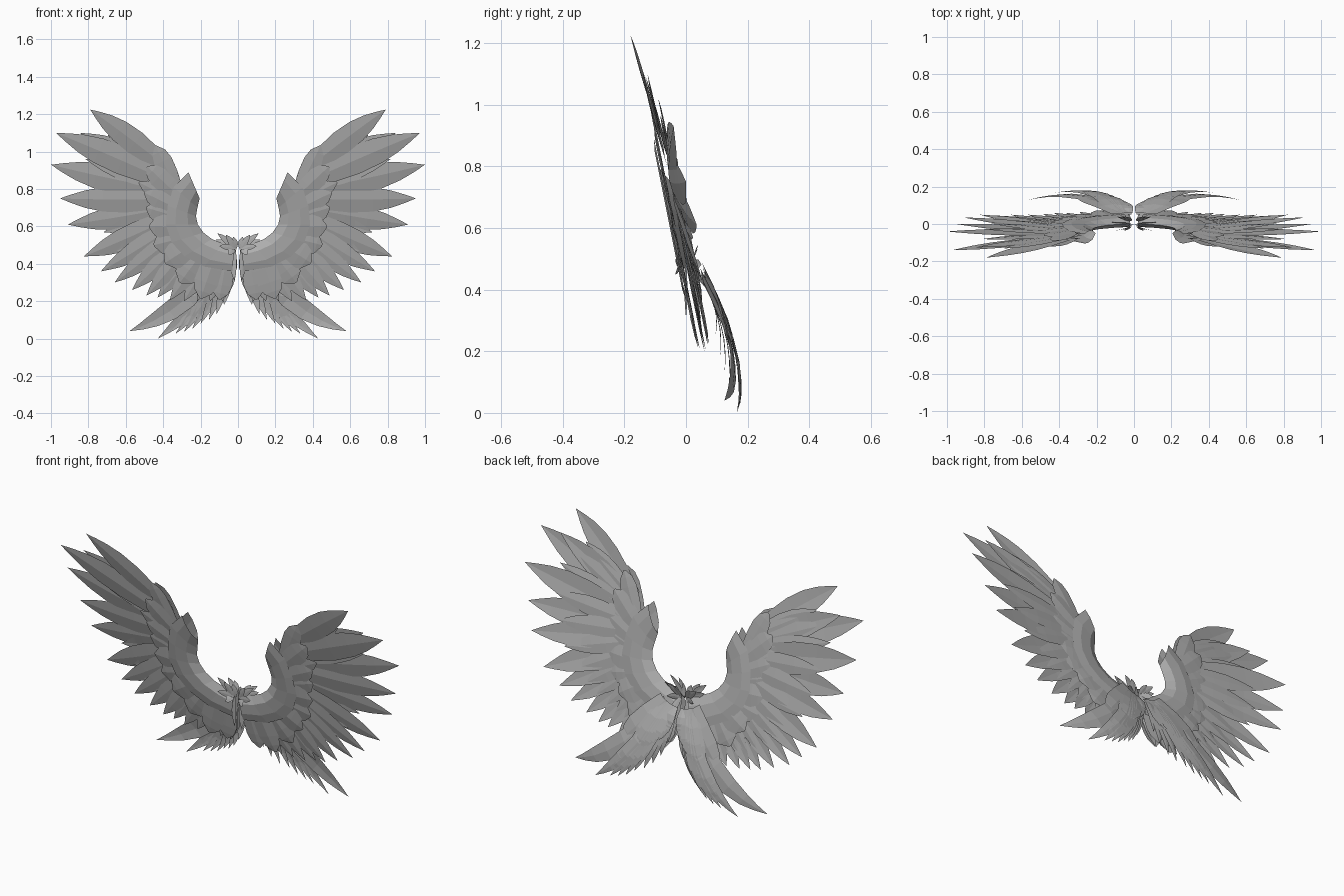
import bpy, bmesh
from mathutils import Vector

if "Cube" in bpy.data.objects:
    bpy.data.objects.remove(bpy.data.objects["Cube"])

grey = bpy.data.materials.new("feather grey")
grey.diffuse_color = (0.43, 0.43, 0.43, 1)
grey.use_nodes = True
grey.node_tree.nodes["Principled BSDF"].inputs["Base Color"].default_value = grey.diffuse_color

# Width of a feather along its length: (position, share of full width)
BLADE = [(0, .5), (.22, .8), (.45, 1), (.64, .93), (.79, .66), (.9, .34), (1, 0)]
BROAD = [(0, .7), (.35, .95), (.65, 1), (.85, .75), (1, .1)]


def lean(z):
    """Depth of the wing sheet, which leans forward towards the top."""
    return .1 - .2 * z


def feather(bm, base, tip, width, bend=0, bulge=0, face=-1, shape=BLADE, twist=0):
    """One thin blade, folded along its quill and optionally curved."""
    base, tip = Vector(base), Vector(tip)
    side = (tip - base).cross(Vector((0, 1, 0))).normalized()
    side.y = -.22 * side.z      # the blade lies in the leaning sheet
    rows = []
    for t, w in shape:
        arch = 4 * t * (1 - t)
        mid = base.lerp(tip, t) + side * bend * arch + Vector((0, bulge * arch, 0))
        if w == 0:
            rows.append([bm.verts.new(mid)])
            continue
        half = width * w / 2
        rows.append([bm.verts.new(mid + side * half * u +
                                  Vector((0, half * (twist * u + face * .1 * (1 - abs(u))), 0)))
                     for u in (-1, 0, 1)])
    for a, b in zip(rows, rows[1:]):
        for i in (0, 1):
            if len(b) == 3:
                bm.faces.new((a[i], a[i + 1], b[i + 1], b[i]))
            else:
                bm.faces.new((a[i], a[i + 1], b[0]))


def along(points, t):
    """Point at share t of a polyline."""
    f = min(max(t, 0), .9999) * (len(points) - 1)
    i = int(f)
    return Vector(points[i]).lerp(Vector(points[i + 1]), f - i)


def finish(bm, name):
    """Turn the right half into a mirrored object."""
    mesh = bpy.data.meshes.new(name)
    bm.to_mesh(mesh)
    bm.free()
    mesh.materials.append(grey)
    ob = bpy.data.objects.new(name, mesh)
    bpy.context.collection.objects.link(ob)
    ob.modifiers.new("mirror", 'MIRROR')


# Flight feathers: tip x, y, z and width, from the top round to the root
flight = [(.79, -.18, 1.225, .13), (.845, -.125, 1.10, .12), (.973, -.14, 1.10, .15),
          (1.0, -.04, .93, .15), (.952, 0, .75, .14), (.91, .035, .61, .13),
          (.824, .05, .44, .13), (.733, .045, .36, .11), (.66, .05, .30, .10),
          (.567, .05, .26, .10), (.49, .055, .23, .095), (.43, .06, .22, .09),
          (.365, .06, .205, .09), (.29, .065, .2, .09), (.22, .065, .2, .08),
          (.15, .065, .2, .08), (.085, .06, .2, .07)]
arc = [(.36, .90), (.33, .80), (.30, .70), (.27, .61), (.21, .53), (.13, .47), (.05, .43)]
bm = bmesh.new()
for i, (x, y, z, w) in enumerate(flight):
    bx, bz = along(arc, i / (len(flight) - 1))
    feather(bm, (bx, lean(bz) + .004 * (i % 2), bz), (x, y, z), w,
            bend=.004 if i < 3 else -.006)
finish(bm, "flight_feathers")

# Half-length feathers that fill in between the flight feathers
bm = bmesh.new()
for i in range(len(flight) - 1):
    bx, bz = along(arc, (i + .5) / (len(flight) - 1))
    a, b = Vector(flight[i][:3]), Vector(flight[i + 1][:3])
    base = Vector((bx, lean(bz) + .006, bz))
    feather(bm, base, base.lerp((a + b) / 2, .74), .10 if i < 8 else .075, face=1)
finish(bm, "inner_flight_feathers")

# Covert feathers on the front and back of each wing: tip x, z and width
coverts = [(.44, 1.03, .10), (.485, .92, .11), (.53, .835, .08), (.50, .78, .10),
           (.49, .70, .12), (.475, .60, .13), (.45, .50, .14), (.39, .405, .15),
           (.31, .30, .15), (.20, .215, .13), (.10, .21, .11)]
cover_arc = [(.33, .80), (.30, .72), (.285, .64), (.25, .55), (.17, .49), (.06, .43)]
for name, face in (("front", -1), ("back", 1)):
    bm = bmesh.new()
    for i, (x, z, w) in enumerate(coverts):
        bx, bz = along(cover_arc, i / (len(coverts) - 1))
        gap = face * (.014 + .004 * (i % 2))
        k = 1 if face < 0 else .95
        tx, tz = bx + (x - bx) * k, bz + (z - bz) * k
        feather(bm, (bx, lean(bz) + gap, bz), (tx, lean(tz) + gap, tz), w,
                face=face, shape=BROAD)
    finish(bm, name + "_coverts")

# Shoulder band: lens-shaped sweep between an inner and an outer outline
inner = [(.205, .75), (.217, .70), (.225, .655), (.215, .61), (.185, .567),
         (.14, .533), (.08, .508), (.02, .485)]
outer = [(.265, .89), (.345, .81), (.376, .71), (.386, .61), (.355, .515),
         (.285, .44), (.18, .385), (.03, .36)]
lens = [(0, 0), (.3, -.026), (.7, -.032), (1, -.026), (1, .024), (.7, .03), (.3, .024)]
bm = bmesh.new()
rings = []
for a, b in zip(inner, outer):
    ring = []
    for t, off in lens:
        x, z = Vector(a).lerp(Vector(b), t)
        ring.append(bm.verts.new((x, lean(z) + off, z)))
    rings.append(ring)
for a, b in zip(rings, rings[1:]):
    for i in range(len(lens)):
        if i != 3:      # open along the outer edge, where the coverts emerge
            j = (i + 1) % len(lens)
            bm.faces.new((a[i], a[j], b[j], b[i]))
bmesh.ops.recalc_face_normals(bm, faces=bm.faces[:])
finish(bm, "shoulder_band")

# Tail feathers: tip x, y, z, width and outward sweep, from the outer sickle inwards
tail = [(.58, .125, .04, .11, .06), (.43, .165, 0, .075, .042), (.375, .17, .03, .065, .032),
        (.335, .175, .025, .06, .026), (.29, .175, .035, .055, .02), (.245, .17, .05, .055, .014),
        (.20, .16, .08, .055, .008), (.155, .14, .10, .05, .004), (.115, .125, .13, .05, 0),
        (.075, .11, .18, .05, 0), (.045, .095, .25, .045, 0)]
bm = bmesh.new()
covers = bmesh.new()
for i, (x, y, z, w, sweep) in enumerate(tail):
    s = 1 - i / (len(tail) - 1)
    base = Vector((.025 + .06 * s, .05, .45 - .02 * (1 - s)))
    feather(bm, base, (x, y, z), w, bend=-sweep, bulge=.02 + .03 * s, face=1)
    # shorter feathers lying over the tail root
    tip = base.lerp(Vector((x, y, z)), .5)
    feather(covers, base + Vector((0, .008, .01)),
            tip + Vector((-.045 * s, .03 + .02 * s, -.02 * s)),
            w * 1.1, bulge=.012, face=1, shape=BROAD)
finish(bm, "tail_feathers")
finish(covers, "tail_coverts")

# Small plumes where the wings meet: tip x, y, z
plumes = [(.025, -.01, .545), (.065, -.03, .555), (.11, -.02, .563), (.12, .01, .53),
          (.09, .04, .545), (.05, .04, .54), (.10, -.035, .495), (.05, -.035, .45),
          (.08, .05, .48), (.04, .06, .41), (.02, 0, .31), (.045, .05, .27)]
bm = bmesh.new()
for x, y, z in plumes:
    feather(bm, (.018, y * .4, .475), (x, y, z), .032, bend=.005,
            face=-1 if y < .02 else 1, twist=.3)
finish(bm, "root_plumes")
